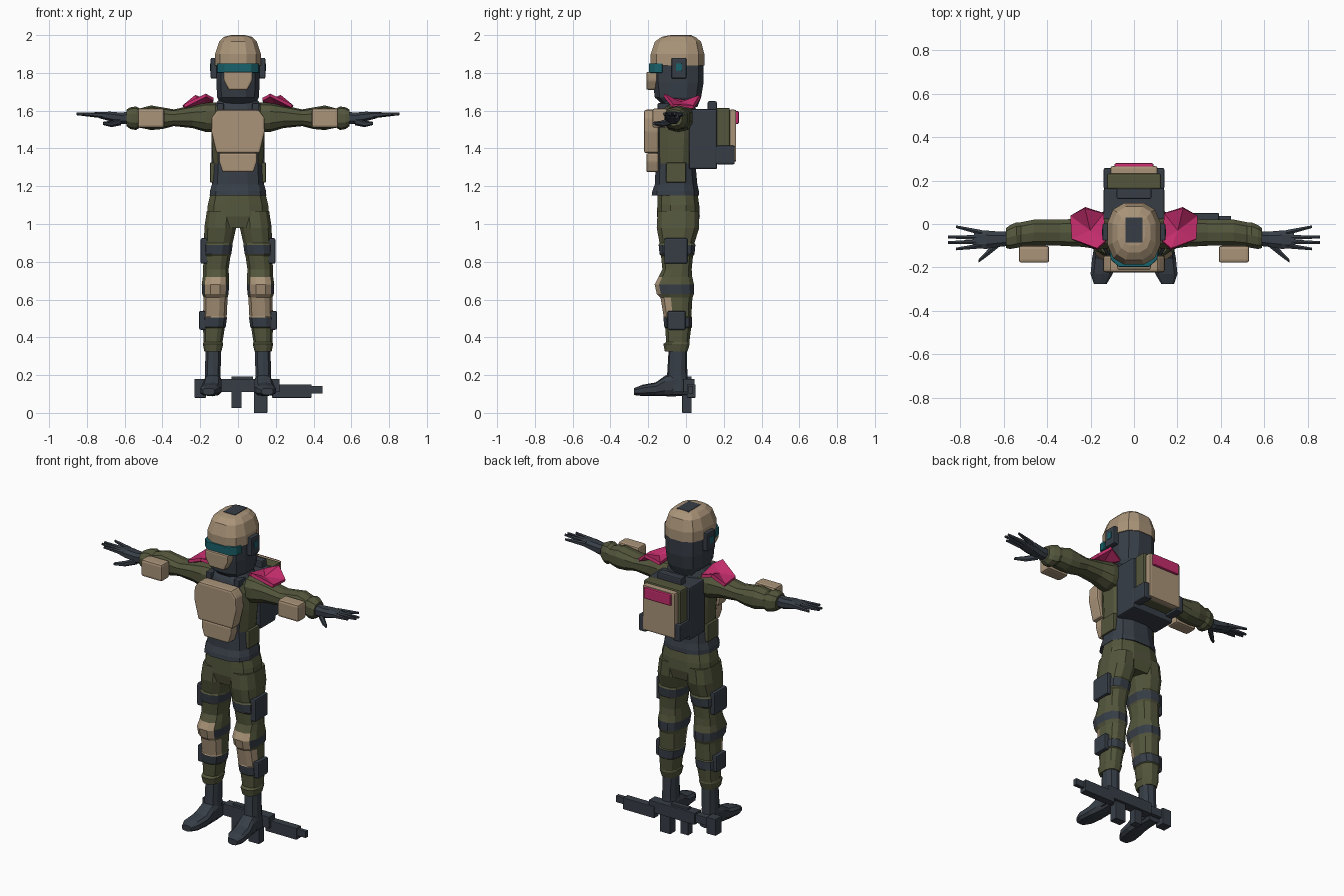
import bpy, bmesh, math
from mathutils import Vector

cube = bpy.data.objects.get("Cube")
if cube:
    bpy.data.objects.remove(cube, do_unlink=True)

COLOURS = {
    "tan": (0.40, 0.295, 0.19),
    "olive": (0.087, 0.093, 0.045),
    "charcoal": (0.038, 0.048, 0.062),
    "magenta": (0.55, 0.026, 0.15),
    "teal": (0.01, 0.12, 0.145),
}
NAMES = list(COLOURS)
MATS = []
for name, rgb in COLOURS.items():
    m = bpy.data.materials.new(name)
    m.use_nodes = True
    m.diffuse_color = (*rgb, 1)
    m.node_tree.nodes["Principled BSDF"].inputs["Base Color"].default_value = (*rgb, 1)
    MATS.append(m)


def finish(name, bm, colour, bevel=0.0):
    """Turn a bmesh into an object; colour is a name or a rule (centre, normal) -> name."""
    bmesh.ops.recalc_face_normals(bm, faces=bm.faces)
    if bevel:
        bmesh.ops.bevel(bm, geom=bm.edges[:], offset=bevel, segments=2, profile=0.6,
                        affect='EDGES', clamp_overlap=True)
    rule = colour if callable(colour) else (lambda c, n: colour)
    bm.normal_update()
    picks = [rule(f.calc_center_median(), f.normal) for f in bm.faces]
    used = [n for n in NAMES if n in picks]
    for f, p in zip(bm.faces, picks):
        f.material_index = used.index(p)
    me = bpy.data.meshes.new(name)
    bm.to_mesh(me)
    bm.free()
    for n in used:
        me.materials.append(MATS[NAMES.index(n)])
    ob = bpy.data.objects.new(name, me)
    bpy.context.collection.objects.link(ob)
    return ob


def place(axis, t, u, v, s=1):
    x, y, z = {"x": (t, u, v), "y": (u, t, v), "z": (u, v, t)}[axis]
    return Vector((x * s, y, z))


def loft(name, rings, colour, axis="z", n=12, power=0.75, s=1):
    """Skin rounded-box rings, each (position, u min, u max, v min, v max)."""
    bm = bmesh.new()
    fit = math.cos(math.pi / n) ** power
    loops = []
    for t, u0, u1, v0, v1 in rings:
        loop = []
        for i in range(n):
            a = 2 * math.pi * (i + 0.5) / n
            c, d = (math.copysign(abs(q) ** power, q) / fit for q in (math.cos(a), math.sin(a)))
            u, v = (u0 + u1) / 2 + c * (u1 - u0) / 2, (v0 + v1) / 2 + d * (v1 - v0) / 2
            loop.append(bm.verts.new(place(axis, t, u, v, s)))
        loops.append(loop)
    for a, b in zip(loops, loops[1:]):
        for i in range(n):
            j = (i + 1) % n
            bm.faces.new((a[i], a[j], b[j], b[i]))
    bm.faces.new(loops[0])
    bm.faces.new(loops[-1])
    return finish(name, bm, colour)


def prism(name, points, t0, t1, colour, axis="y", bevel=0.0, s=1):
    """Extrude a flat outline along an axis."""
    bm = bmesh.new()
    ends = [[bm.verts.new(place(axis, t, u, v, s)) for u, v in points] for t in (t0, t1)]
    bm.faces.new(ends[0])
    bm.faces.new(ends[1])
    for i in range(len(points)):
        j = (i + 1) % len(points)
        bm.faces.new((ends[0][i], ends[0][j], ends[1][j], ends[1][i]))
    return finish(name, bm, colour, bevel)


def box(name, x, y, z, colour, bevel=0.008, s=1):
    corners = [(x[0], z[0]), (x[1], z[0]), (x[1], z[1]), (x[0], z[1])]
    return prism(name, corners, y[0], y[1], colour, "y", bevel, s)


def both(half):
    """Mirror a half outline (x >= 0, top to bottom) across x = 0."""
    return half + [(-u, v) for u, v in reversed(half)]


def sym(z, w, y0, y1):
    return (z, -w, w, y0, y1)


# Head and helmet
loft("head", [sym(1.62, .085, -.11, .06), sym(1.67, .11, -.165, .08), sym(1.75, .115, -.175, .093),
              sym(1.85, .115, -.175, .093)], "charcoal")
loft("helmet", [sym(1.84, .121, -.187, .097), sym(1.9, .121, -.187, .097), sym(1.965, .1, -.165, .08),
                sym(1.99, .075, -.13, .05), sym(1.997, .05, -.1, .03)], "tan")
box("helmet_top_plate", (-.04, .04), (-.085, .03), (1.985, 2.0), "charcoal", .003)
prism("visor", both([(.113, -.125), (.106, -.165), (.07, -.197)]), 1.8, 1.85, "teal", "z", .004)
prism("face_guard", both([(.078, 1.805), (.075, 1.76), (.05, 1.71)]), -.21, -.15, "tan", "y", .01)
loft("neck", [sym(1.56, .1, -.12, .05), sym(1.66, .1, -.12, .05)], "charcoal")

# Torso: dark vest with the shirt showing under the arms
loft("torso", [sym(1.15, .15, -.182, .07), sym(1.175, .148, -.178, .068), sym(1.21, .138, -.165, .06),
               sym(1.32, .132, -.16, .05), sym(1.45, .14, -.165, .06), sym(1.56, .143, -.163, .06),
               sym(1.62, .13, -.14, .05), sym(1.655, .105, -.12, .04)],
     lambda c, n: "olive" if abs(n.x) > .7 and 1.33 < c.z < 1.6 else "charcoal")
prism("chest_plate", both([(.11, 1.605), (.14, 1.565), (.142, 1.49), (.115, 1.375)]),
      -.222, -.145, "tan", "y", .012)
prism("belly_plate", both([(.1, 1.375), (.1, 1.33), (.082, 1.275)]), -.21, -.145, "tan", "y", .01)

# Backpack
box("pack_frame", (-.14, .14), (.015, .165), (1.29, 1.61), "charcoal", .012)
box("pack_top", (-.08, .08), (.115, .163), (1.58, 1.65), "charcoal")
box("pack_body", (-.125, .125), (.16, .232), (1.33, 1.615), "olive", .01)
box("pack_pocket", (-.108, .108), (.225, .266), (1.33, 1.605), "tan", .01)
box("pack_roll", (-.09, .09), (.23, .28), (1.53, 1.598), "magenta", .008)

# Hips
loft("hips", [sym(.98, .12, -.14, .06), sym(1.04, .165, -.153, .073), sym(1.1, .16, -.152, .07),
              sym(1.17, .143, -.15, .06)], "olive")


def leg_colour(c, n):
    if .84 < c.z < .89 or .455 < c.z < .505:
        return "charcoal"
    if .5 < c.z < .72 and n.y < -.35:
        return "tan"
    return "charcoal" if .63 < c.z < .68 else "olive"


LEG = [(1.07, .005, .165, -.15, .07), (.98, .01, .178, -.155, .07), (.9, .028, .18, -.14, .045),
       (.89, .028, .186, -.145, .05), (.84, .036, .188, -.14, .045), (.83, .04, .182, -.132, .037),
       (.76, .05, .185, -.125, .03), (.72, .048, .186, -.145, .033), (.68, .047, .192, -.166, .042),
       (.63, .05, .19, -.155, .042), (.61, .055, .182, -.135, .034), (.51, .06, .185, -.118, .028),
       (.505, .058, .19, -.12, .033), (.455, .065, .192, -.115, .033), (.45, .07, .185, -.11, .027),
       (.375, .082, .182, -.105, .018), (.365, .078, .186, -.12, .02), (.325, .088, .178, -.112, .008)]
ARM = [(.1, -.11, .03, 1.49, 1.64), (.17, -.115, .035, 1.49, 1.64), (.24, -.105, .025, 1.51, 1.625),
       (.34, -.1, .02, 1.52, 1.605), (.4, -.1, .02, 1.505, 1.615), (.46, -.1, .02, 1.5, 1.625),
       (.52, -.105, .008, 1.512, 1.61), (.54, -.11, .008, 1.5, 1.62), (.57, -.115, -.005, 1.505, 1.615),
       (.59, -.11, -.02, 1.52, 1.605)]
# Fingers: root y, tip x, tip y
FINGERS = {"little": (-.04, .82, -.012), "ring": (-.062, .855, -.06),
           "middle": (-.082, .855, -.085), "index": (-.1, .82, -.115)}
PAD_RIM = [(.13, -.08, 1.66), (.17, -.115, 1.682), (.285, -.07, 1.625),
           (.29, .04, 1.62), (.225, .075, 1.675), (.14, .05, 1.64)]

for side, s in (("left", 1), ("right", -1)):
    # Head and torso fittings
    box(side + "_ear_cup", (.105, .145), (-.077, .002), (1.77, 1.88), "charcoal", .008, s)
    box(side + "_ear_light", (.14, .148), (-.053, -.022), (1.81, 1.85), "teal", .002, s)
    box(side + "_vest_strap", (.075, .112), (-.15, -.03), (1.6, 1.64), "charcoal", .006, s)
    box(side + "_waist_pouch", (.11, .148), (-.105, .0), (1.22, 1.325), "olive", .006, s)
    box(side + "_pack_pouch", (.09, .14), (.16, .258), (1.315, 1.415), "charcoal", .01, s)

    # Arm
    loft(side + "_arm", ARM, "olive", "x", 10, .8, s)
    box(side + "_forearm_pad", (.39, .53), (-.178, -.1), (1.51, 1.612), "tan", .014, s)

    # Shoulder cape: thin faceted fan
    bm = bmesh.new()
    hub = bm.verts.new((.2 * s, -.03, 1.638))
    rim = [bm.verts.new((x * s, y, z)) for x, y, z in PAD_RIM]
    for i in range(len(rim)):
        bm.faces.new((hub, rim[i], rim[(i + 1) % len(rim)]))
    cape = finish(side + "_shoulder_cape", bm, "magenta")
    shell = cape.modifiers.new("thickness", 'SOLIDIFY')
    shell.thickness, shell.offset = .018, 0

    # Hand
    loft(side + "_hand", [(.57, -.1, -.035, 1.53, 1.595), (.62, -.105, -.035, 1.53, 1.59),
                          (.68, -.115, -.03, 1.545, 1.595), (.735, -.11, -.03, 1.56, 1.59)],
         "charcoal", "x", 8, .8, s)
    for finger, (y, tx, ty) in FINGERS.items():
        loft(f"{side}_{finger}_finger", [(.7, y - .012, y + .012, 1.56, 1.59),
                                         (tx, ty - .006, ty + .006, 1.577, 1.59)],
             "charcoal", "x", 6, .9, s)
    loft(side + "_thumb", [(.62, -.105, -.07, 1.525, 1.56), (.67, -.145, -.115, 1.515, 1.545),
                           (.715, -.178, -.163, 1.525, 1.54)], "charcoal", "x", 6, .9, s)

    # Leg with straps and knee pad
    loft(side + "_leg", LEG, leg_colour, "z", 12, .8, s)
    box(side + "_thigh_pouch", (.155, .198), (-.115, .008), (.79, .925), "charcoal", .01, s)
    box(side + "_calf_pouch", (.165, .206), (-.098, -.002), (.44, .54), "charcoal", .01, s)

    # Boot
    loft(side + "_boot_shaft", [(.11, .09, .18, -.1, .01), (.2, .092, .175, -.098, .005),
                                (.34, .09, .172, -.09, .003)], "charcoal", "z", 10, .8, s)
    loft(side + "_boot_foot", [(.012, .095, .175, .092, .17), (-.06, .088, .178, .09, .21),
                               (-.11, .088, .184, .09, .195), (-.16, .088, .193, .09, .16),
                               (-.23, .098, .2, .09, .148), (-.275, .125, .185, .095, .13)],
         "charcoal", "y", 10, .7, s)

# Rifle lying behind the feet
RIFLE = {"stock_pad": ((-.23, -.17), (-.015, .045), (.08, .18)),
         "stock_tube": ((-.18, -.07), (-.005, .035), (.12, .17)),
         "receiver": ((-.09, .22), (-.015, .045), (.11, .18)),
         "sight_rail": ((-.035, .08), (.0, .03), (.175, .192)),
         "handguard": ((.18, .39), (.005, .05), (.08, .15)),
         "muzzle": ((.38, .447), (.012, .037), (.103, .143)),
         "grip": ((-.035, .018), (-.015, .03), (.025, .115)),
         "magazine": ((.085, .155), (-.02, .03), (.0, .115))}
for part, (x, y, z) in RIFLE.items():
    box("rifle_" + part, x, y, z, "charcoal", .003)
